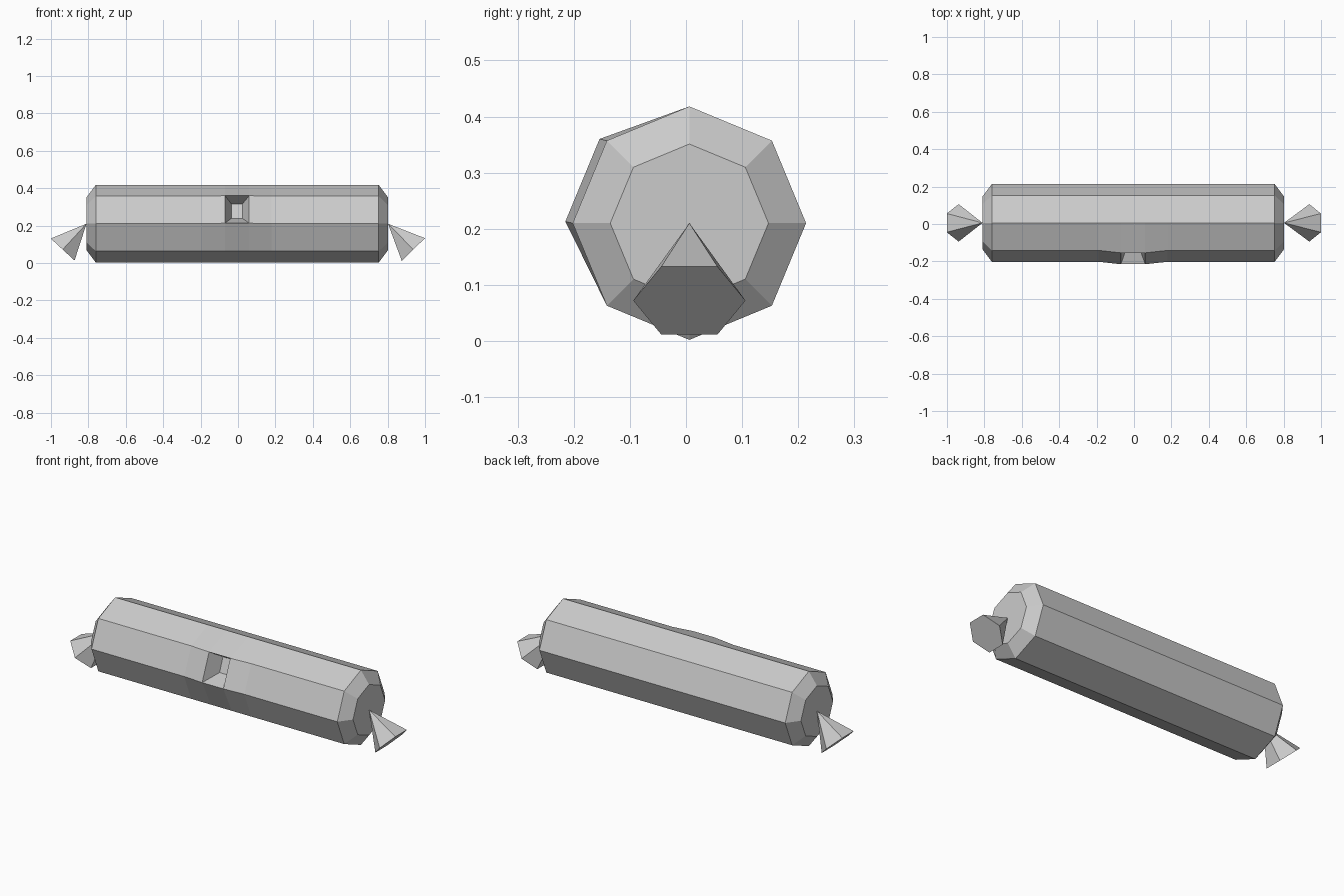
import bpy, bmesh
from math import sin, cos, pi, atan2, hypot
from mathutils import Matrix, Vector

if "Cube" in bpy.data.objects:
    bpy.data.objects.remove(bpy.data.objects["Cube"])

CX, CY, CZ = -0.004, 0.006, 0.21


def finish(bm, name):
    bmesh.ops.recalc_face_normals(bm, faces=bm.faces)
    mesh = bpy.data.meshes.new(name)
    bm.to_mesh(mesh)
    bm.free()
    obj = bpy.data.objects.new(name, mesh)
    bpy.context.collection.objects.link(obj)
    return obj


# Octagonal body lofted from rings (x, radius, bulged front side)
bm = bmesh.new()
sections = [(-0.81, 0.141, False), (-0.76, 0.208, False), (-0.19, 0.208, False),
            (-0.07, 0.208, True), (0.06, 0.208, True),
            (0.18, 0.208, False), (0.752, 0.208, False), (0.802, 0.141, False)]
rings = []
for x, r, bulge in sections:
    ring = []
    for k in range(8):
        a = k * pi / 4
        p = Vector((x, CY + r * cos(a), CZ + r * sin(a)))
        if bulge and k in (3, 4):
            p += Vector((0, -0.013, 0.003))
        ring.append(bm.verts.new(p))
    rings.append(ring)
for i in range(len(rings) - 1):
    a, b = rings[i], rings[i + 1]
    for k in range(8):
        if (i, k) == (3, 3):
            continue  # opening for the recess
        n = (k + 1) % 8
        bm.faces.new((a[k], a[n], b[n], b[k]))
bm.faces.new(rings[0])
bm.faces.new(rings[-1])

# Tapered recess in the front upper side
outer = [rings[3][3], rings[4][3], rings[4][4], rings[3][4]]
inner = [bm.verts.new(p) for p in ((-0.035, -0.082, 0.315), (0.023, -0.082, 0.315),
                                   (0.023, -0.112, 0.239), (-0.035, -0.112, 0.239))]
for k in range(4):
    n = (k + 1) % 4
    bm.faces.new((outer[k], outer[n], inner[n], inner[k]))
bm.faces.new(inner)
finish(bm, "body")

# Tilted six-sided cones at both ends, tips touching the caps
for side, name in ((1, "right_end_cone"), (-1, "left_end_cone")):
    apex = Vector((CX + side * 0.806, CY, CZ))
    base = Vector((side * 0.9375, CY, 0.072))
    d = apex - base
    rot = Matrix.Rotation(atan2(d.x, d.z), 4, 'Y')
    bm = bmesh.new()
    bmesh.ops.create_cone(bm, cap_ends=True, segments=6, radius1=0.1, radius2=0,
                          depth=d.length,
                          matrix=Matrix.Translation((apex + base) / 2) @ rot)
    bmesh.ops.remove_doubles(bm, verts=bm.verts, dist=0.0001)
    finish(bm, name)
